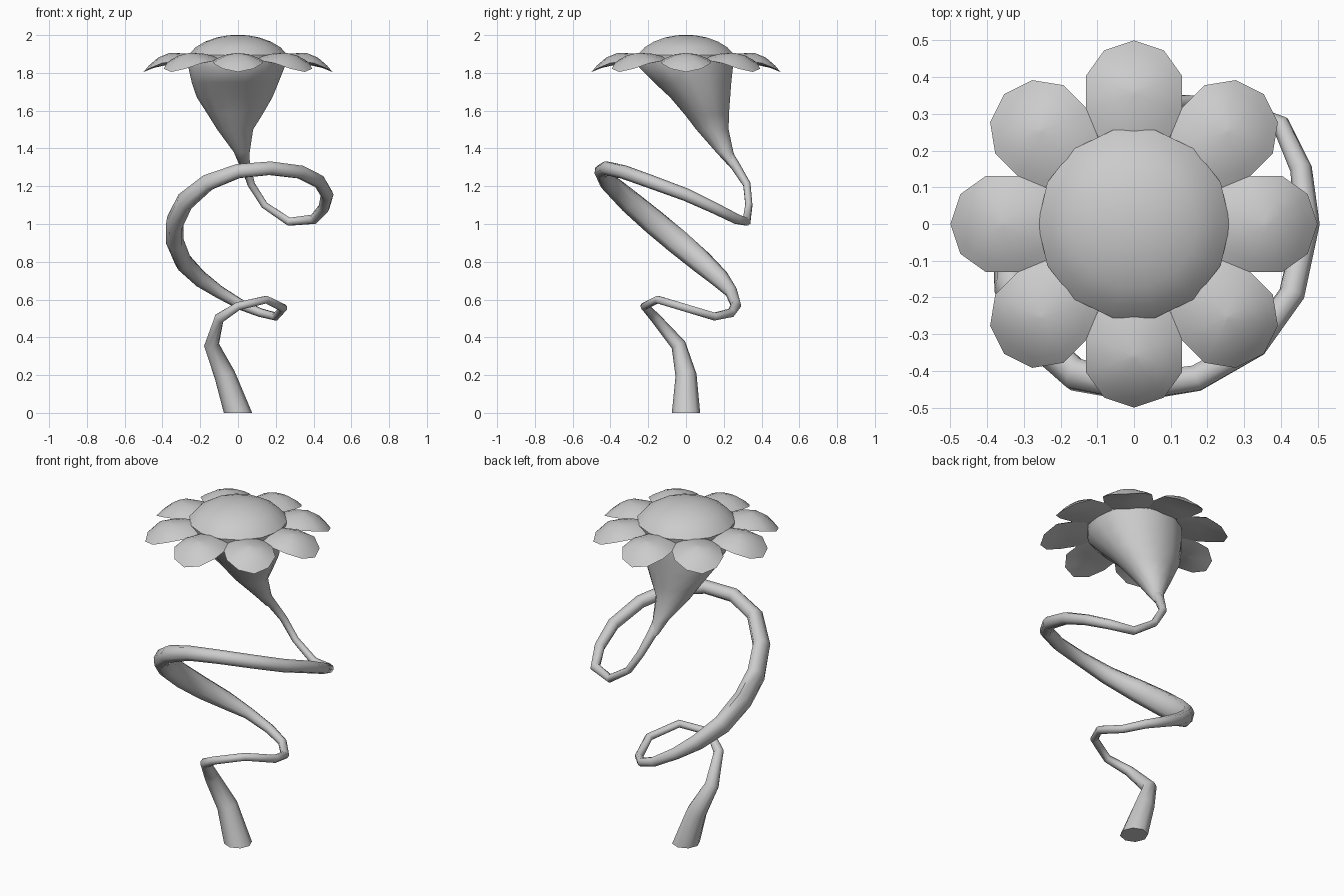
import bpy, bmesh, math
from mathutils import Vector

cube = bpy.data.objects.get("Cube")
if cube:
    bpy.data.objects.remove(cube)

grey = bpy.data.materials.new("plain grey")
grey.use_nodes = True
grey.diffuse_color = (0.6, 0.6, 0.6, 1)
grey.node_tree.nodes["Principled BSDF"].inputs["Base Color"].default_value = (0.6, 0.6, 0.6, 1)


def loft(name, rings, angle=40):
    """Skin a list of equal rings of points and close both ends."""
    bm = bmesh.new()
    loops = [[bm.verts.new(p) for p in ring] for ring in rings]
    n = len(loops[0])
    for a, b in zip(loops, loops[1:]):
        for i in range(n):
            j = (i + 1) % n
            bm.faces.new((a[i], a[j], b[j], b[i]))
    bm.faces.new(loops[0][::-1])
    bm.faces.new(loops[-1])
    bmesh.ops.recalc_face_normals(bm, faces=bm.faces)
    mesh = bpy.data.meshes.new(name)
    bm.to_mesh(mesh)
    bm.free()
    mesh.materials.append(grey)
    obj = bpy.data.objects.new(name, mesh)
    bpy.context.collection.objects.link(obj)
    bpy.ops.object.select_all(action='DESELECT')
    obj.select_set(True)
    bpy.context.view_layer.objects.active = obj
    bpy.ops.object.shade_smooth_by_angle(angle=math.radians(angle))
    return obj


def circle(n):
    return [(math.cos(k * math.tau / n), math.sin(k * math.tau / n)) for k in range(n)]


def flat_ring(x, y, z, rx, ry, n):
    return [(x + rx * c, y + ry * s, z) for c, s in circle(n)]


# Coiled stem: x, y, z, radius along its path
path = [
    (0, 0, 0, .075), (-.07, .0, .2, .056), (-.14, -.04, .36, .04),
    (-.10, -.16, .50, .028), (0, -.22, .565, .022), (.15, -.15, .6, .021),
    (.24, 0, .555, .022), (.2, .15, .51, .022), (.12, .24, .53, .024),
    (.02, .265, .57, .028), (-.1, .24, .64, .034), (-.2, .18, .71, .04),
    (-.29, .08, .8, .045), (-.335, -.05, .91, .047), (-.335, -.17, 1.01, .047),
    (-.28, -.3, 1.12, .046), (-.16, -.41, 1.22, .043), (0, -.445, 1.28, .04),
    (.17, -.42, 1.295, .038), (.33, -.33, 1.275, .037), (.43, -.19, 1.225, .036),
    (.472, 0, 1.155, .034), (.455, .15, 1.085, .03), (.4, .27, 1.025, .027),
    (.27, .32, 1.012, .023), (.14, .333, 1.1, .02), (.07, .322, 1.21, .021),
    (.04, .26, 1.31, .026), (.02, .2, 1.39, .035),
]
points = [Vector(p[:3]) for p in path]
rings, side = [], Vector((1, 0, 0))
for k, p in enumerate(points):
    before = (p - points[k - 1]).normalized() if k else Vector((0, 0, 1))
    after = (points[k + 1] - p).normalized() if k + 1 < len(points) else before
    tangent = (before + after).normalized() if k else before
    side = (side - tangent * side.dot(tangent)).normalized()
    up = tangent.cross(side)
    # The long rising arm of the coil is flattened into a band
    band = tangent.cross(Vector((1, 0, 0)))
    stretch = .45 if 10 < k < 18 else 0
    ring = []
    for c, s in circle(8):
        offset = path[k][3] * (side * c + up * s)
        ring.append(p + offset + band * offset.dot(band) * stretch)
    rings.append(ring)
loft("stem", rings, 60)

# Leaning funnel under the flower: x, y, z, width and depth radii
funnel = [(.035, .25, 1.31, .027, .027), (.02, .205, 1.38, .042, .047),
          (-.015, .14, 1.5, .095, .088), (-.015, .11, 1.58, .145, .12),
          (-.018, .075, 1.67, .2, .163), (-.015, .035, 1.75, .23, .21),
          (-.008, 0, 1.83, .255, .255), (0, 0, 1.88, .255, .255)]
loft("flower_cup", [flat_ring(*f, 14) for f in funnel], 60)

# Domed flower centre
dome = [(1.865, .255), (1.895, .262), (1.935, .225), (1.965, .175), (1.987, .115), (1.999, .05), (2.0, .01)]
loft("flower_centre", [flat_ring(0, 0, z, r, r, 14) for z, r in dome], 50)


# Eight drooping petals, longer on the hidden inner half
def petal_ring(turn, scale, bulge):
    ring = []
    for c, s in circle(10):
        u = .36 + scale * c * (.14 if c > 0 else .19)
        v = .138 * scale * s
        z = 1.86 - .015 * scale * c - .04 * max(0, scale * c) ** 2
        z += bulge * (1 - scale ** 2)
        ring.append((u * math.cos(turn) - v * math.sin(turn),
                     u * math.sin(turn) + v * math.cos(turn), z))
    return ring


layers = [(.05, -.015), (.6, -.015), (1, 0), (.8, .045), (.45, .045), (.05, .045)]
for k in range(8):
    loft(f"petal_{k + 1}", [petal_ring(k * math.tau / 8, s, b) for s, b in layers], 45)
